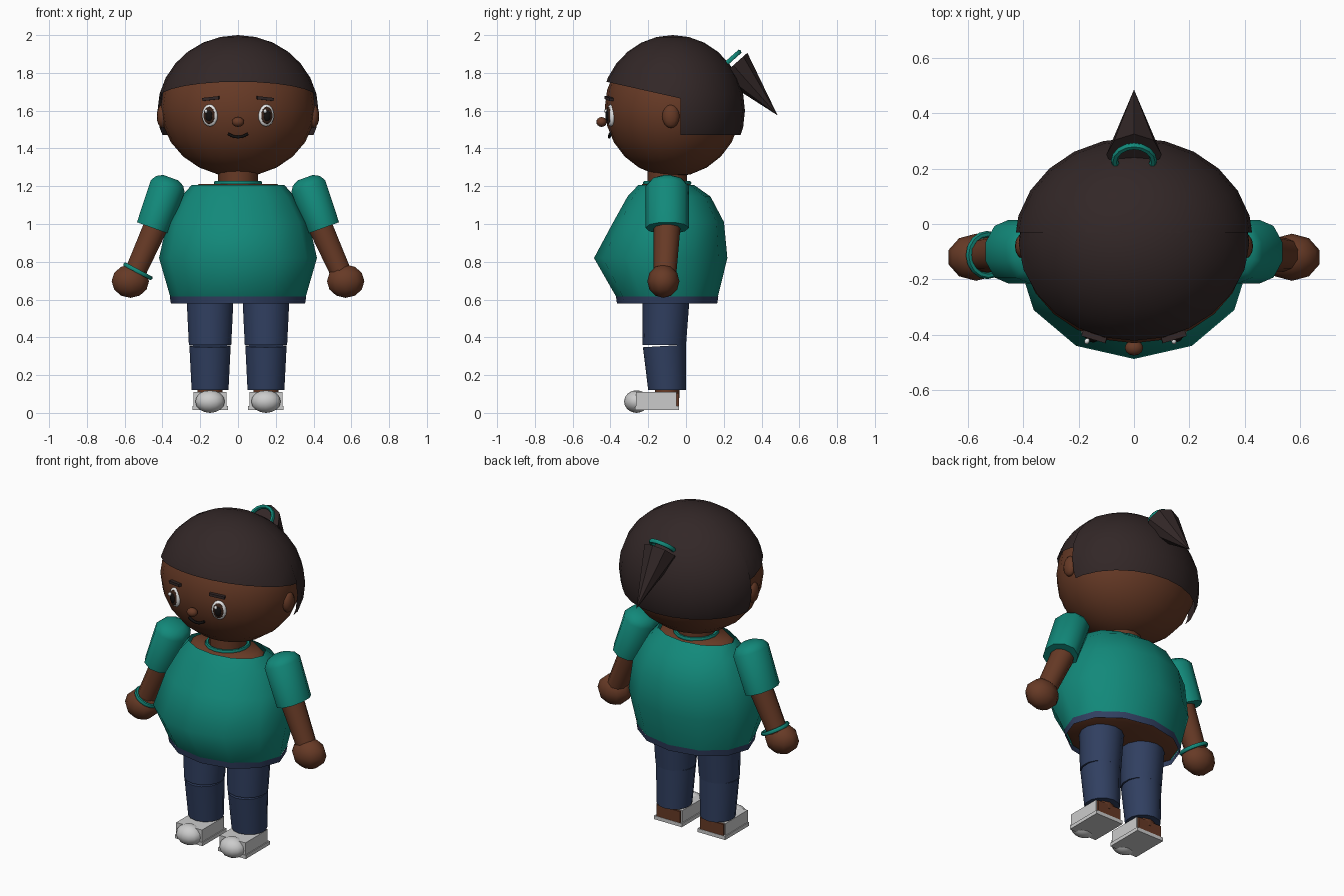
import bpy, bmesh
from math import sin, cos, pi, radians
from mathutils import Vector, Matrix

cube = bpy.data.objects.get("Cube")
if cube:
    bpy.data.objects.remove(cube)


def material(name, *rgb):
    m = bpy.data.materials.new(name)
    m.use_nodes = True
    m.diffuse_color = (*rgb, 1)
    m.node_tree.nodes["Principled BSDF"].inputs["Base Color"].default_value = (*rgb, 1)
    return m


SKIN = material("brown skin", .135, .042, .019)
HAIR = material("dark hair", .032, .02, .02)
TEAL = material("teal cloth", .006, .25, .195)
NAVY = material("navy denim", .03, .05, .118)
SHOE = material("light grey shoe", .6, .6, .6)
WHITE = material("eye white", .8, .8, .8)
IRIS = material("brown iris", .04, .017, .01)
BLACK = material("black", .006, .005, .005)


def finish(ob, mat, angle=60):
    ob.data.materials.clear()
    ob.data.materials.append(mat)
    bpy.ops.object.select_all(action='DESELECT')
    ob.select_set(True)
    bpy.context.view_layer.objects.active = ob
    bpy.ops.object.shade_smooth_by_angle(angle=radians(angle))
    return ob


def from_bmesh(name, bm, mat, loc=(0, 0, 0), rot=(0, 0, 0), angle=60):
    me = bpy.data.meshes.new(name)
    bm.to_mesh(me)
    bm.free()
    ob = bpy.data.objects.new(name, me)
    bpy.context.collection.objects.link(ob)
    ob.location, ob.rotation_euler = loc, rot
    return finish(ob, mat, angle)


def sphere_bmesh(radii, segs, rings):
    bm = bmesh.new()
    bmesh.ops.create_uvsphere(bm, u_segments=segs, v_segments=rings, radius=1)
    bmesh.ops.scale(bm, vec=radii, verts=bm.verts)
    return bm


def ellipsoid(name, loc, radii, mat, segs=16, rings=10, rot=(0, 0, 0)):
    return from_bmesh(name, sphere_bmesh(radii, segs, rings), mat, loc, rot)


def box(name, lo, hi, mat, rot=(0, 0, 0)):
    lo, hi = Vector(lo), Vector(hi)
    bm = bmesh.new()
    bmesh.ops.create_cube(bm, size=1)
    bmesh.ops.scale(bm, vec=hi - lo, verts=bm.verts)
    return from_bmesh(name, bm, mat, (lo + hi) / 2, rot, 30)


def loft(name, rings, sides, mat, loc=(0, 0, 0), rot=(0, 0, 0), caps=True, slope=0):
    """Skin elliptical rings (z, rx, ry, y centre), listed bottom to top."""
    bm = bmesh.new()
    loops = []
    for z, rx, ry, cy in rings:
        turn = [2 * pi * i / sides - pi / 2 for i in range(sides)]
        loops.append([bm.verts.new((rx * cos(a), cy + ry * sin(a), z)) for a in turn])
    for low, high in zip(loops, loops[1:]):
        for i in range(sides):
            j = (i + 1) % sides
            bm.faces.new((low[i], low[j], high[j], high[i]))
    for v in loops[-1]:
        v.co.z += slope * v.co.y
    if caps:
        bm.faces.new(loops[0][::-1])
        bm.faces.new(loops[-1])
    return from_bmesh(name, bm, mat, loc, rot)


def ring(name, loc, major, minor, mat, rot=(0, 0, 0)):
    bpy.ops.mesh.primitive_torus_add(major_radius=major, minor_radius=minor, major_segments=16,
                                     minor_segments=6, location=loc, rotation=rot)
    ob = bpy.context.object
    ob.name = name
    return finish(ob, mat)


# Head and hair shells
ellipsoid("head", (0, -.07, 1.615), (.41, .36, .365), SKIN, 24, 12)
HAIR_CENTRE = Vector((0, -.07, 1.6))


def hair_shell(name, radii, cuts):
    bm = sphere_bmesh(radii, 24, 14)
    for point, normal in cuts:
        geom = bm.verts[:] + bm.edges[:] + bm.faces[:]
        bmesh.ops.bisect_plane(bm, geom=geom, plane_co=Vector(point) - HAIR_CENTRE,
                               plane_no=normal, clear_inner=True)
    return from_bmesh(name, bm, HAIR, HAIR_CENTRE)


hair_shell("hair_fringe", (.425, .382, .4), [((0, -.03, 1.665), (0, .09, .4)),
                                            ((0, .02, 0), (0, -1, 0))])
hair_shell("hair_back", (.432, .382, .4), [((0, -.03, 0), (0, 1, 0)),
                                          ((0, 0, 1.47), (0, 0, 1))])

# Ponytail and its tie
base, tip = Vector((0, .25, 1.84)), Vector((0, .485, 1.575))
axis = tip - base
aim = axis.to_track_quat('Z', 'Y').to_euler()
bm = bmesh.new()
bmesh.ops.create_cone(bm, cap_ends=True, segments=8, radius1=.1, radius2=0, depth=axis.length)
from_bmesh("ponytail", bm, HAIR, (base + tip) / 2, aim, 40)
ring("hair_tie", base - axis * .09, .07, .013, TEAL, aim)

# Face
ellipsoid("nose", (0, -.447, 1.54), (.033, .028, .026), SKIN, 12, 8)
curve = bpy.data.curves.new("mouth", 'CURVE')
curve.dimensions = '3D'
curve.bevel_depth = .008
curve.bevel_resolution = 1
curve.use_fill_caps = True
line = curve.splines.new('POLY')
line.points.add(6)
for i, p in enumerate(line.points):
    t = i / 3 - 1
    p.co = (.052 * t, -.406 + .004 * t * t, 1.46 + .018 * t * t, 1)
mouth = bpy.data.objects.new("mouth", curve)
bpy.context.collection.objects.link(mouth)
curve.materials.append(BLACK)

for s, side in ((1, "left"), (-1, "right")):
    # Eye layers stacked along the outward direction of the face
    turn = radians(17) * s
    out = Vector((sin(turn), -cos(turn), 0))
    eye = Vector((.149 * s, -.398, 1.575))
    for part, push, dx, dz, rx, rz, mat in (
            ("eye_white", 0, 0, 0, .044, .059, WHITE),
            ("iris", .012, 0, 0, .032, .046, IRIS),
            ("pupil", .018, 0, -.002, .02, .03, BLACK),
            ("eye_glint", .026, -.013, .022, .009, .011, WHITE)):
        ellipsoid(f"{side}_{part}", eye + out * push + Vector((dx, 0, dz)),
                  (rx, .02 if push == 0 else .011, rz), mat, 16, 8, (0, 0, turn))
    box(f"{side}_brow", (.143 * s - .045, -.418, 1.656), (.143 * s + .045, -.394, 1.672), HAIR,
        (0, radians(6) * s, turn))
    ellipsoid(f"{side}_ear", (.4 * s, -.08, 1.57), (.03, .046, .062), SKIN, 12, 8)

    # Arm
    loft(f"{side}_sleeve", [(-.235, .0925, .115, 0), (0, .1, .115, 0), (.03, .08, .09, 0),
                            (.048, .045, .05, 0)], 10, TEAL,
         (.372 * s, -.1, 1.2), (0, radians(-20) * s, 0))
    loft(f"{side}_forearm", [(-.3, .058, .06, -.012), (0, .068, .072, 0)], 10, SKIN,
         (.43 * s, -.1, 1.0), (0, radians(-24) * s, 0))
    ellipsoid(f"{side}_hand", (.57 * s, -.12, .697), (.104, .085, .088), SKIN, 10, 6)

    # Leg with a narrow gap at the front of the knee
    x = .148 * s
    loft(f"{side}_thigh", [(.36, .115, .115, -.115), (.62, .128, .125, -.105)], 14, NAVY, (x, 0, 0))
    loft(f"{side}_shin", [(.12, .1, .1, -.1), (.361, .112, .114, -.114)], 14, NAVY,
         (x, 0, 0), slope=.06)
    loft(f"{side}_ankle", [(.08, .07, .065, -.1), (.125, .07, .065, -.1)], 10, SKIN, (x, 0, 0))

    # Foot and open-heeled shoe
    box(f"{side}_heel", (x - .08, -.16, .034), (x + .08, -.038, .106), SKIN)
    box(f"{side}_shoe_upper", (x - .088, -.265, .03), (x + .088, -.05, .11), SHOE)
    box(f"{side}_sole", (x - .094, -.27, .014), (x + .094, -.036, .036), SHOE)
    ellipsoid(f"{side}_toe_cap", (x, -.262, .06), (.08, .066, .06), SHOE, 14, 8)

ring("bracelet", (-.53, -.112, .75), .075, .012, TEAL, (0, radians(28), 0))

# Neck, shirt and trousers waist
loft("neck", [(1.15, .105, .105, -.1), (1.32, .105, .105, -.1)], 12, SKIN)
ring("neckband", (0, -.1, 1.217), .117, .012, TEAL)
loft("upper_chest", [(1.19, .235, .14, -.105), (1.213, .205, .125, -.105)], 12, SKIN)
loft("shirt", [(.612, .358, .268, -.1), (.82, .418, .353, -.134), (1.01, .375, .293, -.092),
               (1.145, .3, .22, -.09), (1.207, .245, .147, -.105)], 12, TEAL, caps=False)
loft("waistband", [(.578, .355, .265, -.1), (.616, .361, .271, -.1)], 12, NAVY, caps=False)
loft("hips", [(.585, .3, .215, -.1), (.605, .348, .258, -.1)], 12, SKIN)
